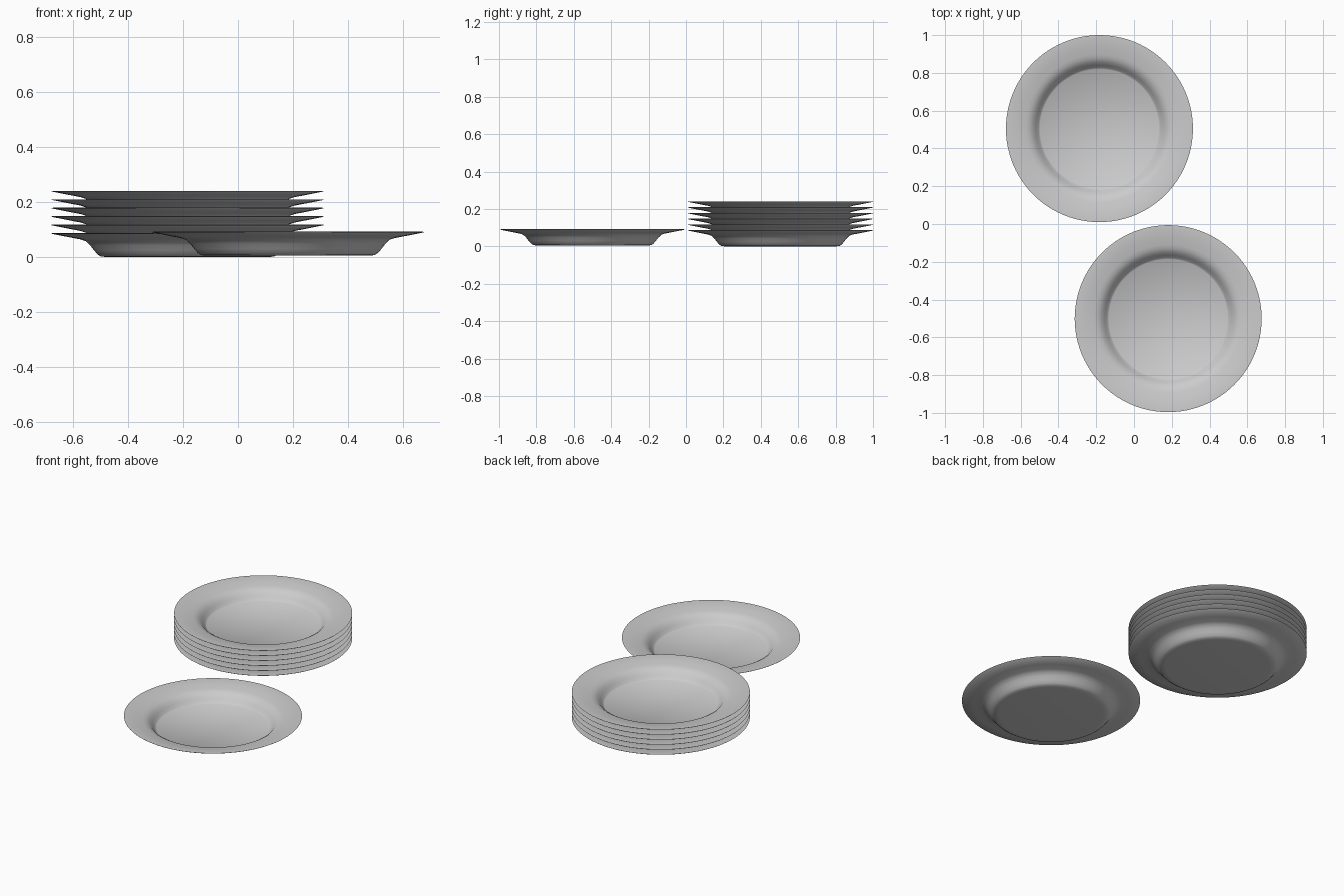
import bpy, bmesh, math

if "Cube" in bpy.data.objects:
    bpy.data.objects.remove(bpy.data.objects["Cube"])

SEGMENTS = 96
# plate cross-section (radius, height): underside, rim edge, then inside
PROFILE = [(0.29, 0), (0.315, 0.002), (0.327, 0.010), (0.340, 0.025),
           (0.354, 0.043), (0.370, 0.058), (0.388, 0.064), (0.43, 0.072),
           (0.493, 0.0845), (0.495, 0.0865), (0.488, 0.087), (0.43, 0.078),
           (0.392, 0.071), (0.372, 0.066), (0.352, 0.054), (0.336, 0.036),
           (0.322, 0.018), (0.314, 0.012)]


def plate_mesh():
    """Lathe the profile and close it with flat top and bottom discs."""
    bm = bmesh.new()
    rings = []
    for r, z in PROFILE:
        rings.append([bm.verts.new((r * math.cos(2 * math.pi * i / SEGMENTS),
                                    r * math.sin(2 * math.pi * i / SEGMENTS), z))
                      for i in range(SEGMENTS)])
    for a, b in zip(rings, rings[1:]):
        for i in range(SEGMENTS):
            j = (i + 1) % SEGMENTS
            bm.faces.new((a[i], a[j], b[j], b[i]))
    bm.faces.new(rings[0][::-1])
    bm.faces.new(rings[-1])
    bmesh.ops.recalc_face_normals(bm, faces=bm.faces[:])
    mesh = bpy.data.meshes.new("plate")
    bm.to_mesh(mesh)
    bm.free()
    return mesh


def add_plate(name, location):
    plate = bpy.data.objects.new(name, mesh)
    plate.location = location
    bpy.context.collection.objects.link(plate)
    return plate


mesh = plate_mesh()

# stack of six plates
for i in range(6):
    add_plate(f"stacked_plate_{i + 1}", (-0.183, 0.505, i * 0.0307))

# single plate in front
single = add_plate("single_plate", (0.181, -0.505 + 0.004, 0.005))

# smooth shading on the shared mesh
bpy.context.view_layer.objects.active = single
single.select_set(True)
bpy.ops.object.shade_smooth_by_angle(angle=math.radians(40))
